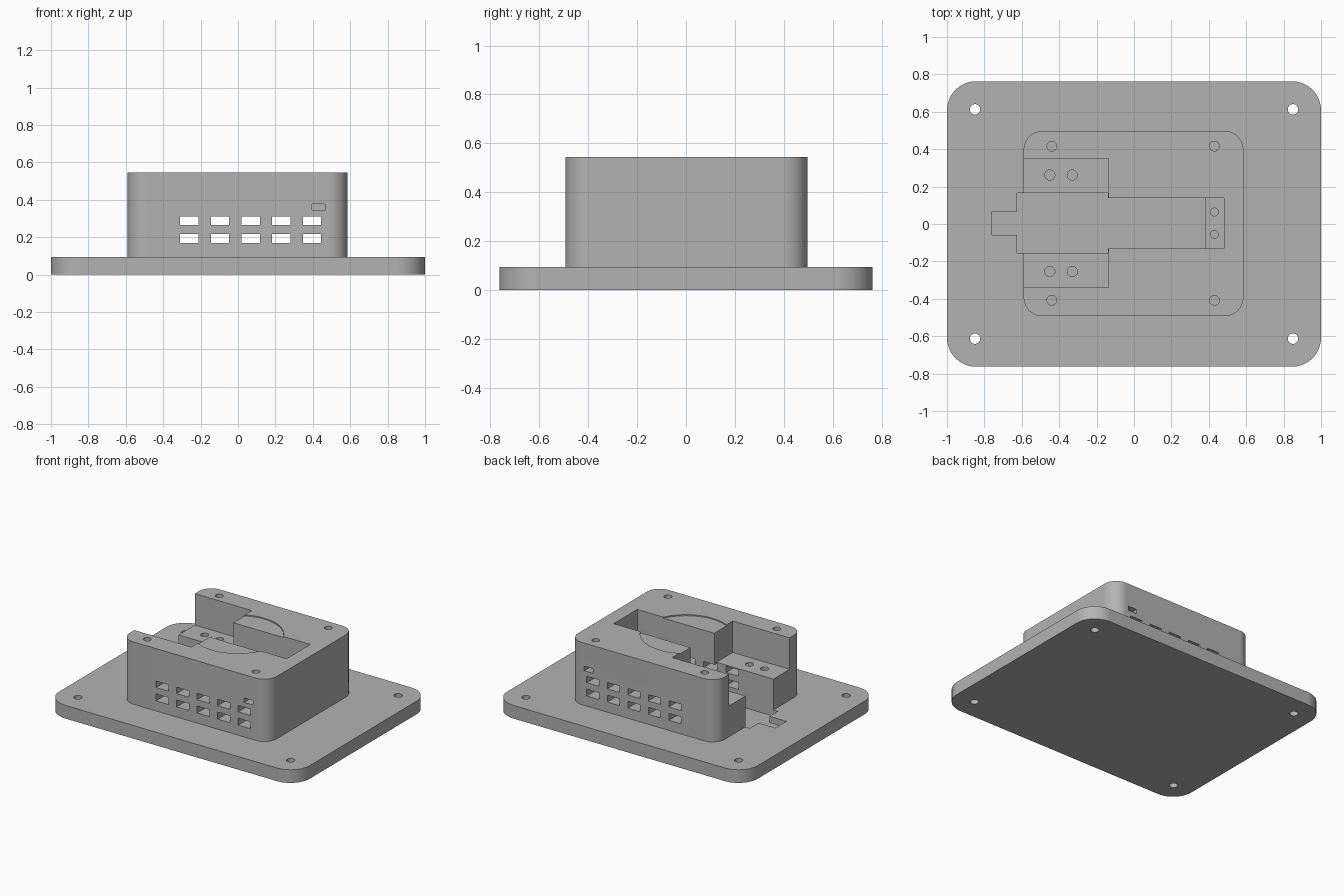
import bpy, bmesh, math

cube = bpy.data.objects.get("Cube")
if cube:
    bpy.data.objects.remove(cube, do_unlink=True)

PLATE_TOP, BOX_TOP, SHELF, FLOOR = 0.095, 0.545, 0.318, 0.05

grey = bpy.data.materials.new("plain grey")
grey.use_nodes = True
colour = (0.45, 0.45, 0.45, 1)
grey.diffuse_color = colour
grey.node_tree.nodes["Principled BSDF"].inputs["Base Color"].default_value = colour


def prism(name, outline, z0, z1):
    """Extrude a flat outline from z0 to z1."""
    bm = bmesh.new()
    face = bm.faces.new([bm.verts.new((x, y, z0)) for x, y in outline])
    top = bmesh.ops.extrude_face_region(bm, geom=[face])["geom"]
    moved = [v for v in top if isinstance(v, bmesh.types.BMVert)]
    bmesh.ops.translate(bm, verts=moved, vec=(0, 0, z1 - z0))
    bmesh.ops.recalc_face_normals(bm, faces=bm.faces)
    mesh = bpy.data.meshes.new(name)
    bm.to_mesh(mesh)
    bm.free()
    mesh.materials.append(grey)
    obj = bpy.data.objects.new(name, mesh)
    bpy.context.collection.objects.link(obj)
    return obj


def rounded(x0, x1, y0, y1, r, steps=12):
    """Rectangle outline with rounded corners."""
    points = []
    centres = [(x1 - r, y1 - r), (x0 + r, y1 - r), (x0 + r, y0 + r), (x1 - r, y0 + r)]
    for quarter, (cx, cy) in enumerate(centres):
        for i in range(steps + 1):
            a = (quarter + i / steps) * math.pi / 2
            points.append((cx + r * math.cos(a), cy + r * math.sin(a)))
    return points


def cut(target, outline, z0, z1):
    """Subtract an extruded outline from the target."""
    cutter = prism("cutter", outline, z0, z1)
    mod = target.modifiers.new("cut", 'BOOLEAN')
    mod.operation, mod.solver, mod.object = 'DIFFERENCE', 'EXACT', cutter
    bpy.context.view_layer.objects.active = target
    bpy.ops.object.modifier_apply(modifier=mod.name)
    mesh = cutter.data
    bpy.data.objects.remove(cutter)
    bpy.data.meshes.remove(mesh)


def cut_box(target, x0, x1, y0, y1, z0, z1):
    cut(target, [(x0, y0), (x1, y0), (x1, y1), (x0, y1)], z0, z1)


def drill(target, x, y, r, z0, z1, sides=24):
    turn = [2 * math.pi * i / sides for i in range(sides)]
    cut(target, [(x + r * math.cos(a), y + r * math.sin(a)) for a in turn], z0, z1)


# Base plate with four mounting holes
plate = prism("base_plate", rounded(-1, 1, -0.763, 0.763, 0.155), 0, PLATE_TOP)
for x in (-0.85, 0.85):
    for y in (-0.613, 0.613):
        drill(plate, x, y, 0.028, -0.1, 0.2)

# Housing block
housing = prism("housing", rounded(-0.59, 0.585, -0.493, 0.497, 0.1), PLATE_TOP, BOX_TOP)

# Shallow round recess in the top
drill(housing, 0, 0, 0.3, BOX_TOP - 0.008, 0.7, 64)

# Open bay above the side shelves, and the shelf at the end of the slot
cut_box(housing, -0.8, -0.135, -0.34, 0.35, SHELF, 0.8)
cut_box(housing, 0.3, 0.48, -0.13, 0.14, SHELF, 0.8)

# Deep channel running through the housing into the plate
for part in (housing, plate):
    cut_box(part, -0.625, -0.14, -0.155, 0.165, FLOOR, 0.8)
    cut_box(part, -0.2, 0.38, -0.13, 0.14, FLOOR, 0.8)
cut_box(plate, -0.76, -0.6, -0.06, 0.066, FLOOR, 0.8)

# Vent windows through both long walls
for i in range(5):
    x = -0.26 + i * 0.164
    for z0, z1 in ((0.168, 0.218), (0.264, 0.31)):
        cut_box(housing, x - 0.049, x + 0.049, -0.7, 0.7, z0, z1)

# Screw holes in the rim, shelves and end shelf
for side in (-1, 1):
    for x in (-0.44, 0.43):
        drill(housing, x, 0.004 + side * 0.412, 0.026, 0.33, 0.8)
    for x in (-0.45, -0.33):
        drill(housing, x, 0.004 + side * 0.258, 0.027, 0.14, 0.4)
    drill(housing, 0.43, 0.004 + side * 0.06, 0.021, 0.14, 0.4)
    # Nut slot beside the rim screw
    y0, y1 = sorted((side * 0.37, side * 0.7))
    cut_box(housing, 0.395, 0.465, y0, y1, 0.345, 0.377)

# Smooth the rounded corners while keeping flat faces flat
for part in (plate, housing):
    bpy.ops.object.select_all(action='DESELECT')
    part.select_set(True)
    bpy.context.view_layer.objects.active = part
    bpy.ops.object.shade_smooth_by_angle(angle=math.radians(30))
    weighted = part.modifiers.new("even normals", 'WEIGHTED_NORMAL')
    weighted.keep_sharp = True
